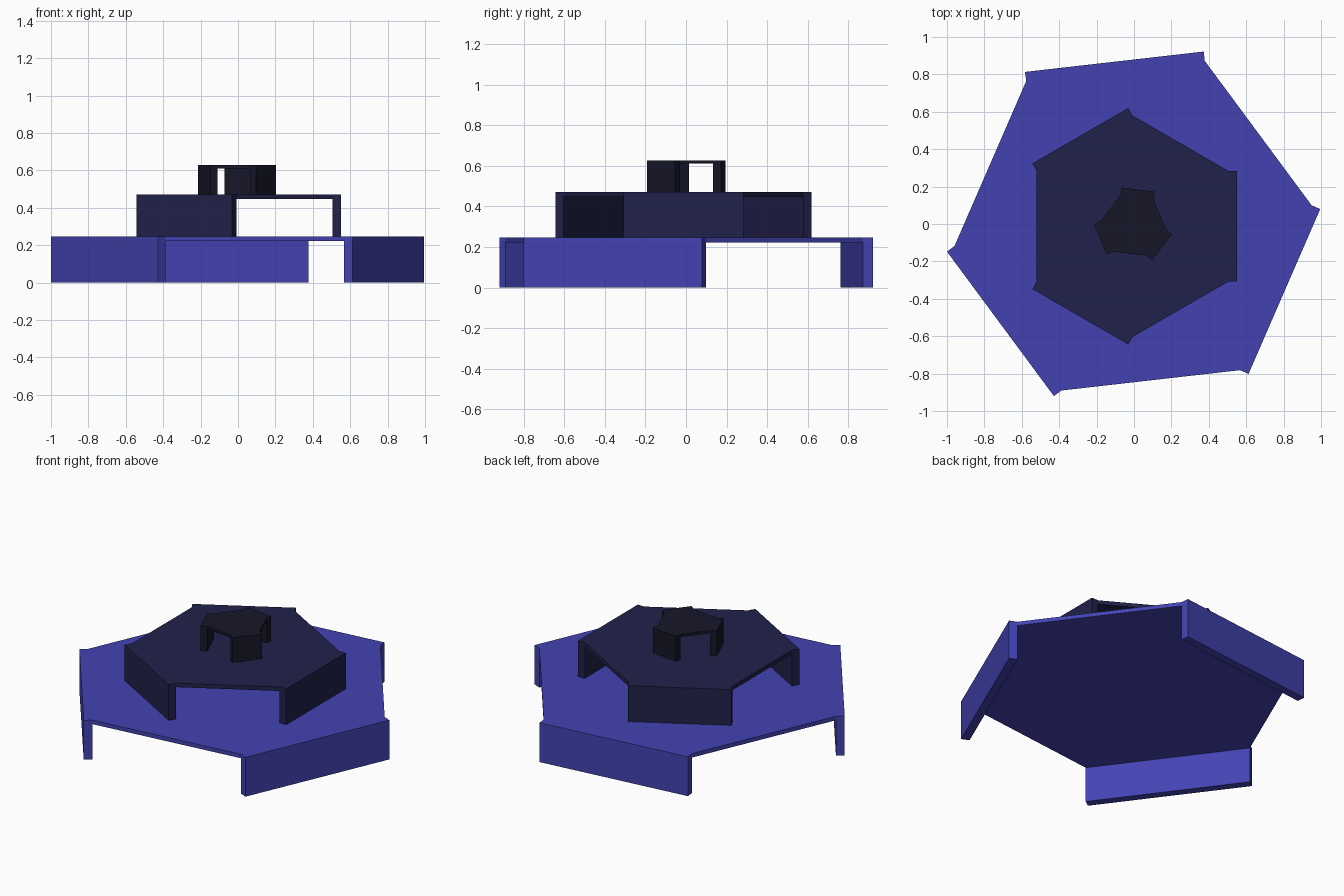
import bpy, bmesh
from math import cos, sin, pi, radians
from mathutils import Vector

if "Cube" in bpy.data.objects:
    bpy.data.objects.remove(bpy.data.objects["Cube"])


def tier(name, centre, radius, angle, wall, z0, z1, slab, color):
    """Hexagonal deck with a leg wall outside every other edge.
    angle = direction of the first corner, first wall joins corners 0 and 1."""
    bm = bmesh.new()
    cx, cy = centre
    a0 = radians(angle)
    hexa = [Vector((cx + radius * cos(a0 + i * pi / 3),
                    cy + radius * sin(a0 + i * pi / 3), 0)) for i in range(6)]

    def at(p, z):
        return bm.verts.new((p.x, p.y, z))

    top = [at(p, z1) for p in hexa]
    under = [at(p, z1 - slab) for p in hexa]
    outline = []
    for i in range(0, 6, 2):
        j, k = i + 1, (i + 2) % 6
        mid = a0 + (i + 0.5) * pi / 3
        out = Vector((cos(mid), sin(mid), 0)) * wall
        oa, ob = at(hexa[i] + out, z1), at(hexa[j] + out, z1)
        pa, pb = at(hexa[i] + out, z0), at(hexa[j] + out, z0)
        ga, gb = at(hexa[i], z0), at(hexa[j], z0)
        # leg wall: outside, foot, inside, two ends
        for f in ((oa, pa, pb, ob), (pa, ga, gb, pb), (under[i], ga, gb, under[j]),
                  (top[i], under[i], ga, pa, oa), (top[j], under[j], gb, pb, ob)):
            bm.faces.new(f)
        # thin deck edge on the open side
        bm.faces.new((top[j], under[j], under[k], top[k]))
        outline += [top[i], oa, ob, top[j]]
    bm.faces.new(outline)
    bm.faces.new(under)
    bmesh.ops.recalc_face_normals(bm, faces=bm.faces[:])
    mesh = bpy.data.meshes.new(name)
    bm.to_mesh(mesh)
    bm.free()
    mat = bpy.data.materials.new(name + "_colour")
    mat.diffuse_color = (*color, 1)
    mat.use_nodes = True
    mat.node_tree.nodes["Principled BSDF"].inputs["Base Color"].default_value = mat.diffuse_color
    mesh.materials.append(mat)
    obj = bpy.data.objects.new(name, mesh)
    bpy.context.collection.objects.link(obj)
    return obj


# three stacked decks, each turned and smaller than the one below
tier("lower_deck", (-0.005, -0.009), 0.961, 66.5, 0.05, 0.0, 0.247, 0.025, (0.055, 0.055, 0.45))
tier("middle_deck", (-0.008, -0.012), 0.592, 90, 0.046, 0.247, 0.472, 0.025, (0.015, 0.015, 0.07))
tier("upper_deck", (-0.003, -0.007), 0.176, 52.7, 0.04, 0.472, 0.628, 0.017, (0.008, 0.008, 0.022))
